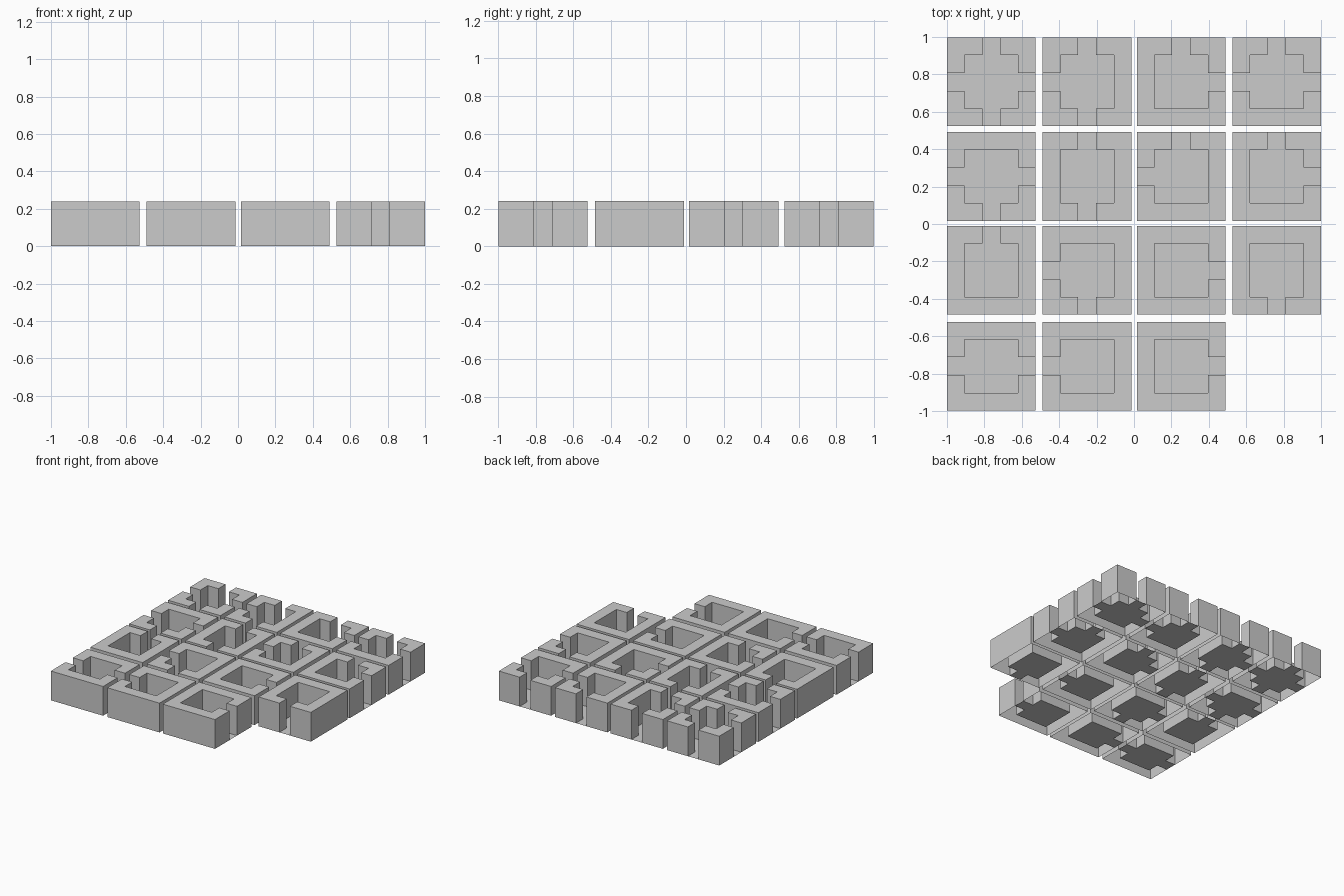
import bpy, bmesh, math

if "Cube" in bpy.data.objects:
    bpy.data.objects.remove(bpy.data.objects["Cube"])

TOP, FLOOR = 0.24, 0.0
CUTS = [-0.237, -0.143, -0.048, 0.048, 0.143, 0.237]   # tile edge, pocket edge, channel edge
COLS = [-0.763, -0.251, 0.2525, 0.763]
ROWS = [0.760, 0.254, -0.248, -0.760]
# Channel openings of each tile, row by row from the back; None is the empty slot
OPEN = [["NWES", "NWS", "NE", "NWE"],
        ["WES", "NS", "NW", "NE"],
        ["N", "WS", "E", "S"],
        ["WE", "W", "E", None]]
CELL = {"N": (2, 4), "S": (2, 0), "W": (0, 2), "E": (4, 2)}


def tile(name, cx, cy, openings):
    low = {(i, j) for i in (1, 2, 3) for j in (1, 2, 3)} | {CELL[o] for o in openings}
    bm = bmesh.new()

    def face(pts):
        bm.faces.new([bm.verts.new(p) for p in pts])

    for i in range(5):
        for j in range(5):
            x0, x1, y0, y1 = CUTS[i], CUTS[i + 1], CUTS[j], CUTS[j + 1]
            z = FLOOR if (i, j) in low else TOP
            # Floor or wall top
            face([(x0, y0, z), (x1, y0, z), (x1, y1, z), (x0, y1, z)])
            if (i, j) in low:
                continue
            # Wall sides, open underneath
            for di, dj, a, b in ((0, -1, (x0, y0), (x1, y0)), (1, 0, (x1, y0), (x1, y1)),
                                 (0, 1, (x1, y1), (x0, y1)), (-1, 0, (x0, y1), (x0, y0))):
                n = (i + di, j + dj)
                outside = not (0 <= n[0] < 5 and 0 <= n[1] < 5)
                if outside or n in low:
                    face([(*a, FLOOR), (*b, FLOOR), (*b, TOP), (*a, TOP)])
    bmesh.ops.remove_doubles(bm, verts=bm.verts, dist=1e-4)
    # Merge coplanar cells into clean flat faces
    bmesh.ops.dissolve_limit(bm, angle_limit=math.radians(1), verts=bm.verts, edges=bm.edges)
    me = bpy.data.meshes.new(name)
    bm.to_mesh(me)
    bm.free()
    ob = bpy.data.objects.new(name, me)
    ob.location = (cx, cy, 0)
    bpy.context.collection.objects.link(ob)


for r, row in enumerate(OPEN):
    for c, openings in enumerate(row):
        if openings is not None:
            tile(f"maze_tile_row{r + 1}_col{c + 1}", COLS[c], ROWS[r], openings)
